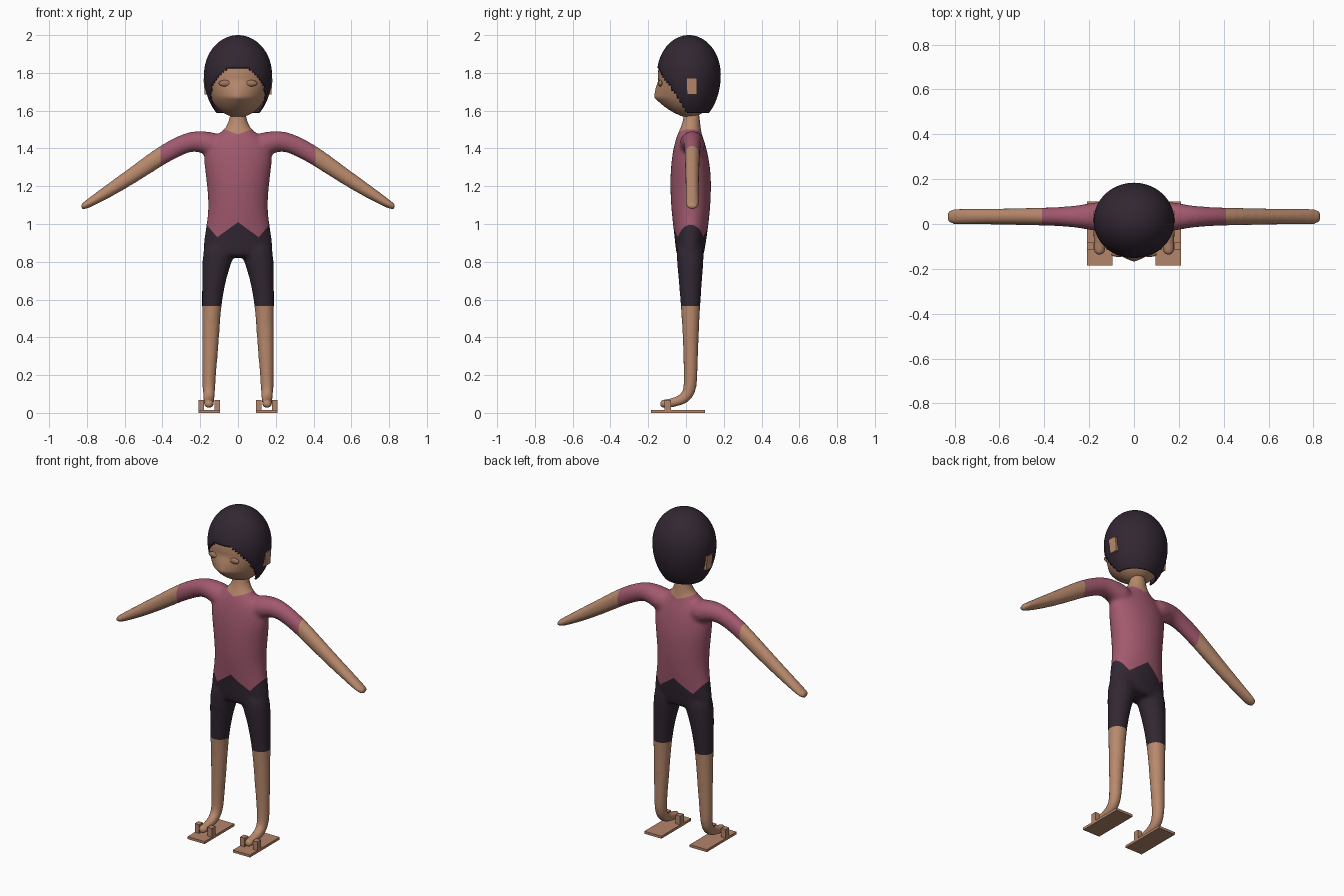
import bpy, bmesh, math
from mathutils import Vector

if "Cube" in bpy.data.objects:
    bpy.data.objects.remove(bpy.data.objects["Cube"])


def material(name, rgb):
    m = bpy.data.materials.new(name)
    m.use_nodes = True
    m.diffuse_color = (*rgb, 1)
    node = next(n for n in m.node_tree.nodes if n.type == "BSDF_PRINCIPLED")
    node.inputs["Base Color"].default_value = (*rgb, 1)
    return m


skin = material("skin", (0.48, 0.25, 0.15))
eyelid = material("eye brown", (0.36, 0.18, 0.11))
shirt = material("rose shirt", (0.36, 0.10, 0.155))
dark = material("dark plum", (0.032, 0.02, 0.032))
tan = material("sandal tan", (0.45, 0.235, 0.145))


def finish(name, bm, mats, smooth=True):
    me = bpy.data.meshes.new(name)
    bmesh.ops.recalc_face_normals(bm, faces=bm.faces)
    bm.to_mesh(me)
    bm.free()
    for m in mats:
        me.materials.append(m)
    if smooth:
        me.shade_smooth()
    ob = bpy.data.objects.new(name, me)
    bpy.context.collection.objects.link(ob)
    return ob


def tube(bm, stations, u, sides=16):
    """Loft ellipses along a path; each station is (position, radius on u, other radius)."""
    rings = []
    for i, (p, ra, rb) in enumerate(stations):
        a = Vector(stations[max(i - 1, 0)][0])
        b = Vector(stations[min(i + 1, len(stations) - 1)][0])
        v = (b - a).normalized().cross(u)
        angles = [math.tau * k / sides for k in range(sides)]
        rings.append([bm.verts.new(Vector(p) + u * ra * math.cos(t) + v * rb * math.sin(t))
                      for t in angles])
    for r, q in zip(rings, rings[1:]):
        for k in range(sides):
            n = (k + 1) % sides
            bm.faces.new((r[k], r[n], q[n], q[k]))
    bm.faces.new(rings[0])
    bm.faces.new(rings[-1])


def box(bm, lo, hi):
    lo, hi = Vector(lo), Vector(hi)
    vs = bmesh.ops.create_cube(bm, size=1)["verts"]
    for v in vs:
        v.co = (lo + hi) / 2 + v.co * (hi - lo)


def cut(bm, co, no):
    geom = bm.verts[:] + bm.edges[:] + bm.faces[:]
    bmesh.ops.bisect_plane(bm, geom=geom, plane_co=co, plane_no=no, dist=0.0005)


X, Y = Vector((1, 0, 0)), Vector((0, 1, 0))

# Body: torso with neck, arms, legs with feet, fused into one surface
bm = bmesh.new()
torso = [(1.62, .03, .040, .040), (1.55, .03, .046, .046), (1.50, .025, .07, .056),
         (1.47, .02, .12, .068), (1.42, .02, .175, .085), (1.35, .022, .188, .1),
         (1.25, .025, .173, .112), (1.1, .025, .157, .108), (1.0, .025, .17, .096),
         (.92, .024, .184, .086), (.85, .022, .19, .076), (.82, .022, .188, .07)]
tube(bm, [((0, y, z), rx, ry) for z, y, rx, ry in torso], X)
arm = [(.08, 1.40, .07, .07), (.16, 1.43, .07, .064), (.24, 1.443, .052, .055),
       (.32, 1.41, .044, .052), (.41, 1.36, .041, .05), (.52, 1.283, .039, .045),
       (.64, 1.203, .036, .039), (.74, 1.14, .036, .03), (.80, 1.103, .036, .022),
       (.835, 1.085, .033, .017)]
leg = [(.09, .022, .92, .085, .075), (.106, .022, .82, .085, .075), (.125, .023, .73, .067, .066),
       (.141, .024, .56, .051, .052), (.145, .025, .38, .046, .042), (.153, .025, .2, .037, .037),
       (.154, .022, .12, .034, .037), (.154, -.005, .075, .032, .032),
       (.154, -.06, .056, .028, .026), (.154, -.11, .048, .028, .025), (.154, -.142, .046, .025, .022)]
for s in (-1, 1):
    tube(bm, [((s * x, .033, z), ry, rz) for x, z, ry, rz in arm], Y)
    tube(bm, [((s * x, y, z), rx, ry) for x, y, z, rx, ry in leg], X)
body = finish("body", bm, [skin, shirt, dark])
sub = body.modifiers.new("round", "SUBSURF")
sub.levels = sub.render_levels = 2
fuse = body.modifiers.new("fuse", "REMESH")
fuse.mode = "VOXEL"
fuse.voxel_size = 0.011
soft = body.modifiers.new("soften", "SMOOTH")
soft.iterations = 7
fused = bpy.data.meshes.new_from_object(body.evaluated_get(bpy.context.evaluated_depsgraph_get()))
body.modifiers.clear()

# Clothing borders cut into the body, then coloured by region
bm = bmesh.new()
bm.from_mesh(fused)
cut(bm, (0, 0, .565), (0, 0, 1))
for s in (-1, 1):
    cut(bm, (s * .41, 0, 0), (1, 0, 0))
    cut(bm, (0, 0, 1.475), (-s * .35, 0, 1))
    cut(bm, (0, 0, 1.01), (s * .73, 0, 1))
    cut(bm, (s * .11, 0, .93), (-s * 1.17, 0, 1))
for f in bm.faces:
    c = f.calc_center_median()
    a = abs(c.x)
    hem = max(1.01 - .73 * a, .93 + 1.17 * (a - .11))
    if a > .41 or c.z < .565 or c.z > 1.475 + .35 * a:
        f.material_index = 0
    elif c.z > hem or c.z > 1.05:
        f.material_index = 1
    else:
        f.material_index = 2
    f.smooth = True
bm.to_mesh(body.data)
bm.free()
body.data.shade_smooth()


def head_shape(rx, ry, top, bottom):
    """Egg shape around the head centre with separate upper and lower heights."""
    b = bmesh.new()
    bmesh.ops.create_uvsphere(b, u_segments=72, v_segments=56, radius=1)
    for v in b.verts:
        x, y, z = v.co
        v.co = (x * rx, .015 + y * ry, 1.79 + z * (top if z > 0 else bottom))
    return b


# Head with a pointed chin
bm = head_shape(.174, .163, .2, .225)
for v in bm.verts:
    if v.co.y < .015:
        side = max(0, 1 - abs(v.co.x) / .15)
        v.co.y -= .045 * side * max(0, 1 - abs(v.co.z - 1.67) / .09)
finish("head", bm, [skin])

# Hair: a cap with an opening for the face
bm = head_shape(.18, .169, .21, .26)
cut(bm, (0, 0, 1.588), (0, 0, 1))
gone = []
for f in bm.faces:
    x, y, z = f.calc_center_median()
    face_gap = (z < 1.868 and abs(x) < .06 + .85 * (1.868 - z)
                and y < -.105 + .65 * (1.76 - z))
    if z < 1.588 or face_gap:
        gone.append(f)
bmesh.ops.delete(bm, geom=gone, context="FACES")
hair = finish("hair", bm, [dark])
shell = hair.modifiers.new("thickness", "SOLIDIFY")
shell.thickness = .006
shell.offset = -1

# Eyes, ears and sandals
for s, label in ((1, "left"), (-1, "right")):
    bm = bmesh.new()
    bmesh.ops.create_uvsphere(bm, u_segments=24, v_segments=12, radius=1)
    for v in bm.verts:
        v.co = Vector((s * .068, -.135, 1.745)) + v.co * Vector((.034, .012, .017))
    finish(label + "_eye", bm, [eyelid])

    bm = bmesh.new()
    box(bm, (s * .14, .004, 1.685), (s * .183, .058, 1.77))
    for v in bm.verts:
        if v.co.z < 1.7 and abs(v.co.x) > .15:
            v.co.x = s * .176
    finish(label + "_ear", bm, [skin], False)

    bm = bmesh.new()
    box(bm, (s * .095, -.185, 0), (s * .21, .1, .015))
    for x in (.095, .18):
        box(bm, (s * x, -.115, .015), (s * (x + .03), -.08, .068))
    finish(label + "_sandal", bm, [tan], False)
